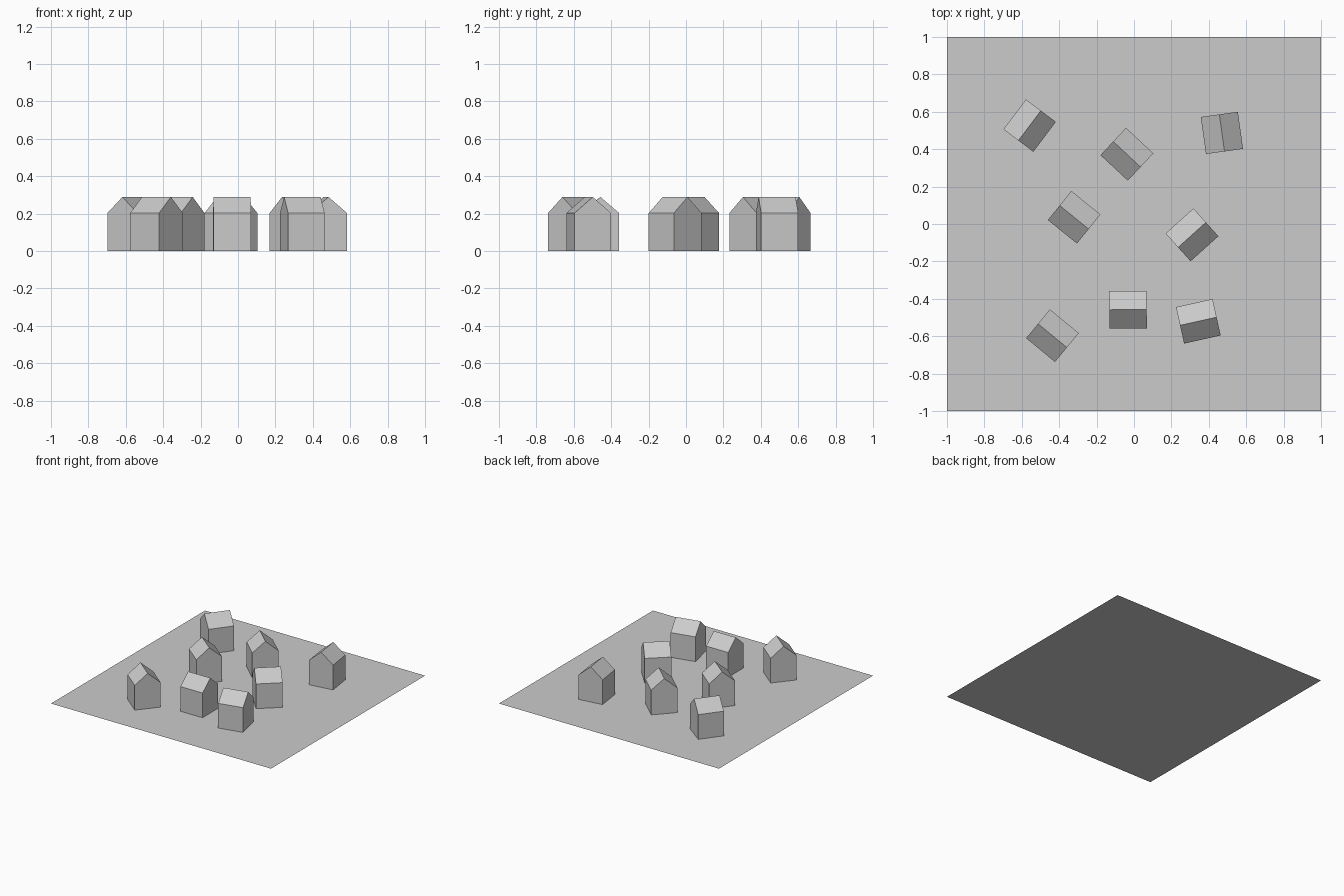
import bpy
from math import radians

if "Cube" in bpy.data.objects:
    bpy.data.objects.remove(bpy.data.objects["Cube"])

HALF, EAVES, RIDGE = 0.1, 0.203, 0.289

# flat ground sheet
bpy.ops.mesh.primitive_plane_add(size=2)
bpy.context.object.name = "ground"

# gabled house: five-sided gable profile extruded along the ridge (local x)
profile = [(-HALF, 0), (HALF, 0), (HALF, EAVES), (0, RIDGE), (-HALF, EAVES)]
n = len(profile)
verts = [(x, y, z) for x in (-HALF, HALF) for y, z in profile]
faces = [tuple(reversed(range(n))), tuple(range(n, 2 * n))]
faces += [(i, (i + 1) % n, n + (i + 1) % n, n + i) for i in range(n)]
house_mesh = bpy.data.meshes.new("house")
house_mesh.from_pydata(verts, [], faces)

# scattered houses: x, y, ridge direction in degrees
placements = [
    (-0.558, 0.526, 53), (-0.038, 0.373, -43), (0.47, 0.487, -82),
    (-0.32, 0.036, -39), (0.31, -0.058, 42), (-0.032, -0.458, 0.3),
    (0.344, -0.52, 12.5), (-0.436, -0.597, -39.5),
]
for i, (x, y, angle) in enumerate(placements, 1):
    house = bpy.data.objects.new(f"house_{i}", house_mesh)
    house.location = (x, y, 0)
    house.rotation_euler.z = radians(angle)
    bpy.context.collection.objects.link(house)
